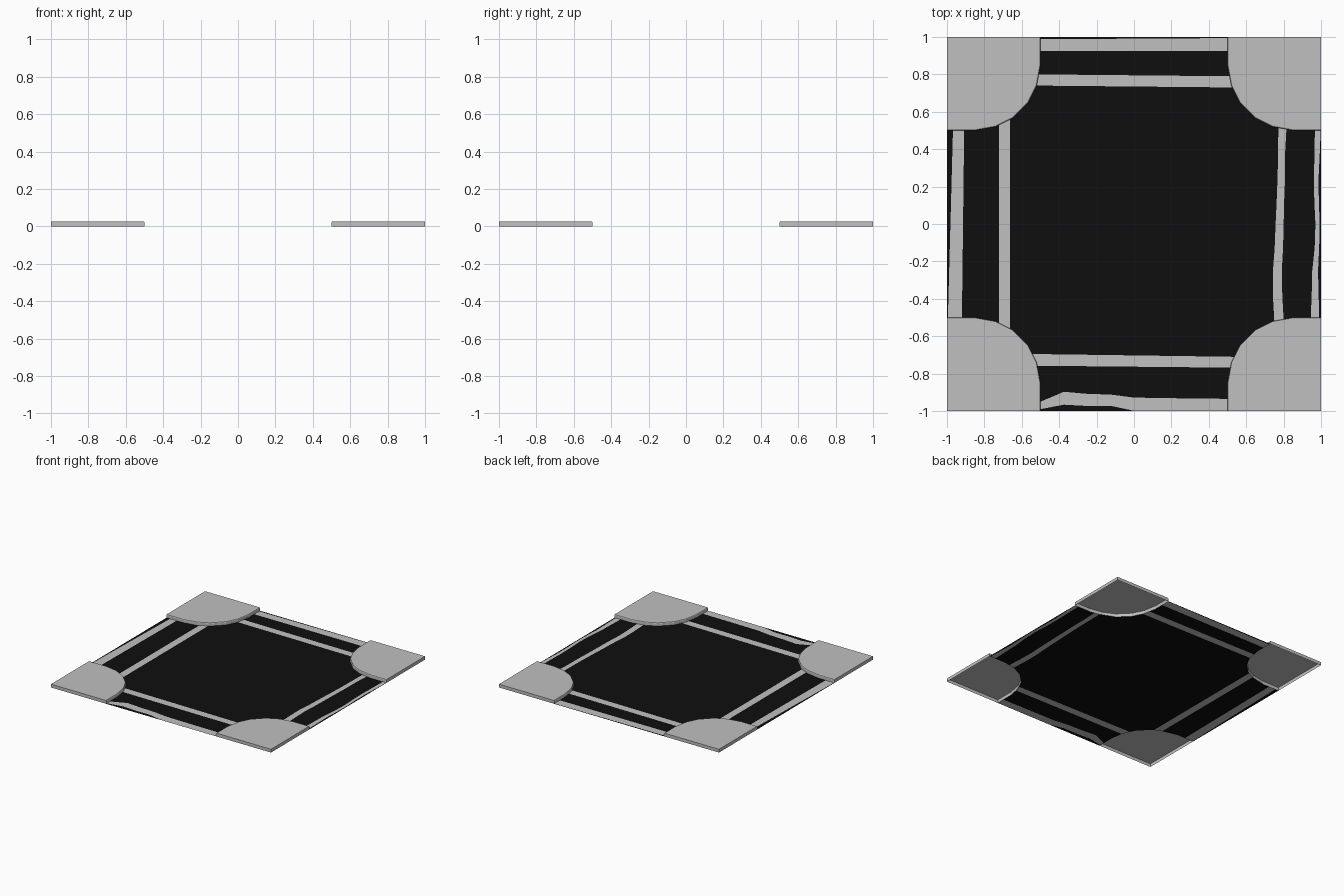
import bpy, bmesh

if "Cube" in bpy.data.objects:
    bpy.data.objects.remove(bpy.data.objects["Cube"])

def material(name, v):
    m = bpy.data.materials.new(name)
    m.diffuse_color = (v, v, v, 1)
    m.use_nodes = True
    m.node_tree.nodes["Principled BSDF"].inputs["Base Color"].default_value = m.diffuse_color
    return m

ASPHALT = material("asphalt black", 0.0045)
GREY = material("light grey", 0.53)
CURVE = [(0.5, 1), (0.5, 0.85), (0.52, 0.74), (0.565, 0.65),
         (0.65, 0.565), (0.74, 0.52), (0.85, 0.5), (1, 0.5)]
H = 0.027

def finish(bm, name, mats):
    mesh = bpy.data.meshes.new(name)
    bm.to_mesh(mesh)
    bm.free()
    for m in mats:
        mesh.materials.append(m)
    ob = bpy.data.objects.new(name, mesh)
    bpy.context.collection.objects.link(ob)
    return ob

# Raised pavement corners: open-bottomed slabs with a softened curb edge
for sx, nx in ((-1, "left"), (1, "right")):
    for sy, ny in ((-1, "front"), (1, "back")):
        bm = bmesh.new()
        rings = []
        for z, k in ((0, 1), (H - 0.006, 1), (H - 0.0015, 0.995), (H, 0.985)):
            pts = [(1 - (1 - x) * k, 1 - (1 - y) * k) for x, y in CURVE] + [(1, 1)]
            rings.append([bm.verts.new((sx * x, sy * y, z)) for x, y in pts])
        n = len(rings[0])
        for a, b in zip(rings, rings[1:]):
            for i in range(n):
                j = (i + 1) % n
                bm.faces.new((a[i], a[j], b[j], b[i]))
        top = bm.faces.new(rings[-1])
        bm.normal_update()
        if top.normal.z < 0:
            bmesh.ops.reverse_faces(bm, faces=bm.faces[:])
        bmesh.ops.recalc_face_normals(bm, faces=bm.faces[:])
        bm.normal_update()
        if top.normal.z < 0:
            bmesh.ops.reverse_faces(bm, faces=bm.faces[:])
        finish(bm, f"pavement_{ny}_{nx}", [GREY])

def half_width(d):
    """Half the road width at distance d from the centre."""
    for (w0, d0), (w1, d1) in zip(CURVE, CURVE[1:4]):
        if d >= d1:
            return w0 + (w1 - w0) * (d0 - d) / (d0 - d1)
    return 0.565

N = 9  # samples across each arm

def row(v):
    """One line across an arm: constant, straight slope, or N samples."""
    if isinstance(v, (int, float)):
        return [v] * N
    if len(v) == 2:
        return [v[0] + (v[1] - v[0]) * i / (N - 1) for i in range(N)]
    return v

# Stripe borders of each arm, from the tile edge inwards
ARMS = [
    (lambda t, d: (t, d),
     [(0.988, 0.994), 0.925, (0.80, 0.79), (0.74, 0.73)]),
    (lambda t, d: (-d, t),
     [(0.995, 0.968), (0.92, 0.908), 0.722, 0.663]),
    (lambda t, d: (t, -d),
     [[.99, .966, .973, .972, .999, .999, .999, .999, .999],
      [.95, .897, .908, .912, .928, .93, .932, .933, .935],
      (0.758, 0.768), (0.695, 0.71)]),
    (lambda t, d: (d, t),
     [[.99, .987, .984, .99, .993, .988, .987, .993, .998],
      [.945, .95, .953, .966, .97, .964, .962, .965, .967],
      [.80, .793, .79, .797, .80, .803, .808, .808, .815],
      [.75, .743, .742, .752, .757, .763, .768, .77, .772]]),
]

# Flat road with painted stripes cut into its faces
bm = bmesh.new()

def face(pts, mat):
    f = bm.faces.new([bm.verts.new((x, y, 0)) for x, y in pts])
    f.normal_update()
    if f.normal.z < 0:
        f.normal_flip()
    f.material_index = mat

for place, (a, b, c, e) in ARMS:
    rows = [row(v) for v in (1.0, a, b, 0.85, c, e, 0.65)]
    for k, mat in enumerate((0, 1, 0, 0, 1, 0)):
        lines = []
        for r in (rows[k], rows[k + 1]):
            lines.append([place((2 * i / (N - 1) - 1) * half_width(d), d)
                          for i, d in enumerate(r)])
        p, q = lines
        for i in range(N - 1):
            face((p[i], p[i + 1], q[i + 1], q[i]), mat)

# Centre of the crossing
face([(-0.565, 0.65), (0.565, 0.65), (0.65, 0.565), (0.65, -0.565),
      (0.565, -0.65), (-0.565, -0.65), (-0.65, -0.565), (-0.65, 0.565)], 0)
bmesh.ops.remove_doubles(bm, verts=bm.verts[:], dist=0.0001)
finish(bm, "road", [ASPHALT, GREY])
